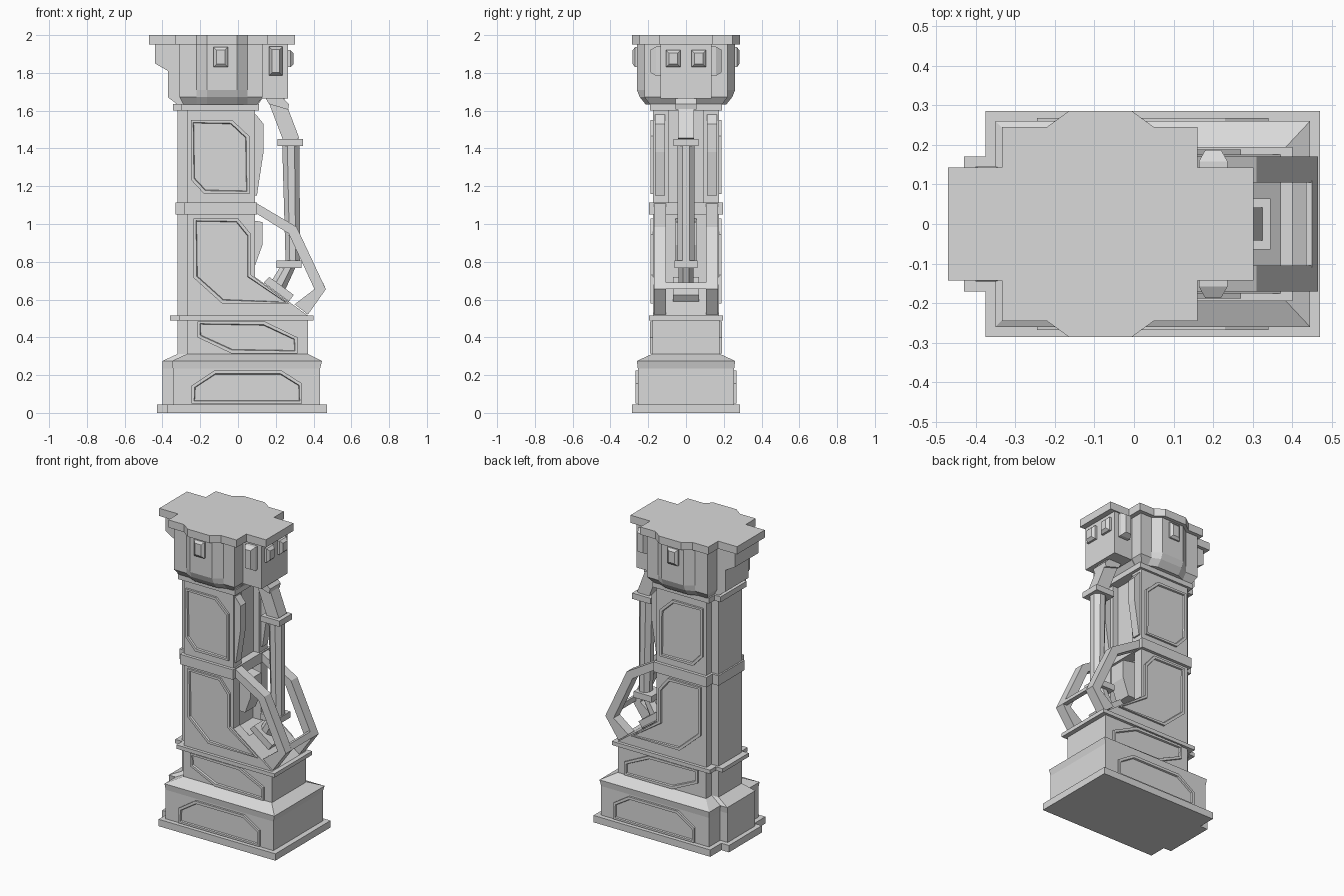
import bpy, bmesh, math
from mathutils import Vector

if "Cube" in bpy.data.objects:
    bpy.data.objects.remove(bpy.data.objects["Cube"])

stone = bpy.data.materials.new("plain grey")
stone.diffuse_color = (0.7, 0.7, 0.7, 1)
stone.use_nodes = True
stone.node_tree.nodes["Principled BSDF"].inputs["Base Color"].default_value = stone.diffuse_color


def finish(name, bm):
    bmesh.ops.recalc_face_normals(bm, faces=bm.faces)
    me = bpy.data.meshes.new(name)
    bm.to_mesh(me)
    bm.free()
    me.materials.append(stone)
    ob = bpy.data.objects.new(name, me)
    bpy.context.collection.objects.link(ob)
    return ob


def skin(bm, rings):
    """Join equal rings of points into a closed solid."""
    vs = [[bm.verts.new(p) for p in r] for r in rings]
    n = len(vs[0])
    for a, b in zip(vs, vs[1:]):
        for i in range(n):
            j = (i + 1) % n
            bm.faces.new((a[i], a[j], b[j], b[i]))
    bm.faces.new(vs[0][::-1])
    return bm.faces.new(vs[-1])


def loft(name, rings):
    bm = bmesh.new()
    skin(bm, rings)
    return finish(name, bm)


def prism(name, pts, y0, y1):
    """Extrude an x-z outline along y."""
    return loft(name, [[(x, y, z) for x, z in pts] for y in (y0, y1)])


def pair(name, pts, y0, y1):
    for side, s in (("front", -1), ("back", 1)):
        prism(f"{name}_{side}", pts, s * y0, s * y1)


def box(name, x0, x1, y0, y1, z0, z1):
    return prism(name, [(x0, z0), (x1, z0), (x1, z1), (x0, z1)], y0, y1)


def tee(x0, xm, x1, ye, ym, z):
    """Rectangle plan with a narrower step on its -x end."""
    half = [(x0, -ye), (xm, -ye), (xm, -ym), (x1, -ym)]
    return [(x, y, z) for x, y in half + [(x, -y) for x, y in half[::-1]]]


def tier(name, *rings):
    return loft(name, [tee(*r) for r in rings])


def panel(name, pts, y):
    """Raised frame with a sunk centre on both long sides."""
    for side, s in (("front", -1), ("back", 1)):
        bm = bmesh.new()
        f = skin(bm, [[(x, s * yy, z) for x, z in pts] for yy in (y - .01, y + .013)])
        bmesh.ops.recalc_face_normals(bm, faces=bm.faces)
        bmesh.ops.inset_individual(bm, faces=[f], thickness=.018, depth=0)
        bmesh.ops.inset_individual(bm, faces=[f], thickness=.004, depth=-.01)
        finish(f"{name}_{side}", bm)


def stud(name, c, n, hw, hh, depth):
    """Bevelled block standing out along horizontal direction n."""
    c, n, up = Vector(c), Vector(n), Vector((0, 0, 1))
    t = up.cross(n)
    def ring(k, d):
        w, h = hw - k, hh - k
        return [c + n * d + t * (a * w) + up * (b * h)
                for a, b in ((-1, -1), (1, -1), (1, 1), (-1, 1))]
    loft(name, [ring(0, -.01), ring(0, depth * .45), ring(.016, depth)])


def beam(name, a, b, wa, wb, hy, sides=4):
    """Straight bar in the x-z plane, square or round, between two points."""
    a, b = Vector((a[0], 0, a[1])), Vector((b[0], 0, b[1]))
    d = (b - a).normalized()
    t, y = Vector((d.z, 0, -d.x)), Vector((0, 1, 0))
    k = 1 / math.cos(math.pi / sides)
    ang = [2 * math.pi * (i + .5) / sides for i in range(sides)]
    loft(name, [[p + t * (w * k * math.cos(q)) + y * (hy * k * math.sin(q)) for q in ang]
                for p, w in ((a, wa), (b, wb))])


# Stepped base
tier("foot_slab", (-.43, -.375, .47, .17, .285, 0), (-.43, -.375, .47, .17, .285, .045))
tier("plinth", (-.40, -.345, .435, .14, .255, .045), (-.40, -.345, .435, .14, .255, .235),
     (-.40, -.35, .445, .145, .26, .275), (-.32, -.27, .37, .12, .18, .312))
tier("upper_plinth", (-.32, -.27, .37, .12, .177, .30), (-.32, -.27, .37, .12, .177, .49))
tier("plinth_ledge", (-.36, -.31, .40, .135, .195, .49), (-.36, -.31, .40, .135, .195, .515))

# Shaft: side walls with a recessed channel between them
pair("lower_wall", [(-.27, .515), (.37, .515), (.09, .72), (.09, 1.05)] + [(-.27, 1.05)], .11, .175)
prism("lower_core", [(-.27, .515), (.37, .515), (.16, .668), (.03, .668), (.03, 1.05), (-.27, 1.05)], -.11, .11)
pair("upper_wall", [(-.27, 1.115), (.09, 1.115), (.09, 1.6), (-.27, 1.6)], .09, .175)
box("upper_core", -.27, .05, -.09, .09, 1.115, 1.6)
box("back_pilaster", -.32, -.26, -.12, .12, .515, 1.6)
tier("middle_band", (-.33, -.285, .10, .135, .195, 1.05), (-.33, -.285, .10, .135, .195, 1.115))
tier("neck_band", (-.345, -.30, .11, .135, .19, 1.6), (-.345, -.30, .11, .135, .19, 1.635))

# Raised pads on the channel side
pair("upper_pad", [(.08, 1.58), (.095, 1.58), (.135, 1.53), (.135, 1.38), (.10, 1.15), (.08, 1.15)], .11, .165)
prism("lower_pad", [(.02, 1.03), (.13, 1.01), (.13, .89), (.09, .78), (.02, .78)], -.055, .055)

# Framed panels
panel("base_panel", [(-.245, .05), (.34, .05), (.34, .155), (.23, .225), (-.125, .225), (-.245, .145)], .255)
panel("plinth_panel", [(-.215, .485), (.14, .485), (.315, .4), (.315, .315), (-.035, .315), (-.215, .4)], .177)
panel("lower_panel", [(-.235, 1.03), (0, 1.03), (.07, .945), (.07, .73), (.27, .58), (-.085, .58), (-.235, .715)], .175)
panel("upper_panel", [(-.25, 1.55), (-.03, 1.55), (.06, 1.465), (.06, 1.16), (-.18, 1.16), (-.25, 1.235)], .175)

# Bent side arms and their cross bar
pair("arm", [(.09, 1.115), (.31, .985), (.465, .655), (.37, .52), (.30, .575),
             (.405, .655), (.268, .95), (.09, 1.06)], .105, .17)
prism("arm_cross_bar", [(.465, .655), (.45, .69), (.435, .69), (.435, .655)], -.11, .11)

# Piston strut
prism("strut_seat", [(.135, .69), (.165, .72), (.295, .625), (.27, .59)], -.07, .07)
beam("strut_foot", (.20, .65), (.275, .79), .045, .035, .04, 8)
box("strut_lower_collar", .205, .335, -.062, .062, .768, .808)
beam("strut_cylinder", (.29, .80), (.28, 1.42), .038, .046, .044, 8)
box("strut_upper_collar", .21, .345, -.065, .065, 1.412, 1.45)
beam("strut_rod", (.285, 1.44), (.205, 1.65), .042, .042, .042)
prism("strut_bracket", [(.14, 1.675), (.165, 1.635), (.265, 1.605), (.27, 1.635), (.23, 1.675)], -.055, .055)


# Capital
def cap(x0, x1, ym, yb, z):
    half = [(x0, -ym), (-.22, -ym), (-.165, -yb), (-.005, -yb), (.05, -ym), (x1, -ym)]
    return [(x, y, z) for x, y in half + [(x, -y) for x, y in half[::-1]]]


loft("capital_body", [cap(-.29, .10, .19, .213, 1.632), cap(-.31, .13, .22, .245, 1.672),
                      cap(-.31, .13, .22, .26, 1.71), cap(-.31, .13, .22, .26, 1.95)])
prism("capital_back_corbel", [(-.32, 1.632), (-.37, 1.67), (-.37, 1.81), (-.44, 1.85),
                              (-.44, 1.95), (-.2, 1.95), (-.2, 1.632)], -.12, .12)
prism("capital_nose", [(.0, 1.632), (.105, 1.632), (.13, 1.665), (.265, 1.665), (.265, 1.95), (0, 1.95)], -.135, .135)
loft("top_slab_wide", [cap(-.333, .16, .245, .285, z) for z in (1.95, 2)])
box("top_slab_long", -.47, .302, -.143, .143, 1.95, 2)

# Studs on the capital
for s in (-1, 1):
    stud("bay_stud", (-.092, s * .26, 1.883), (0, s, 0), .038, .053, .022)
    stud("nose_side_stud", (.2, s * .135, 1.862), (0, s, 0), .036, .077, .052)
    stud("nose_end_stud", (.265, s * .067, 1.875), (1, 0, 0), .038, .045, .03)
